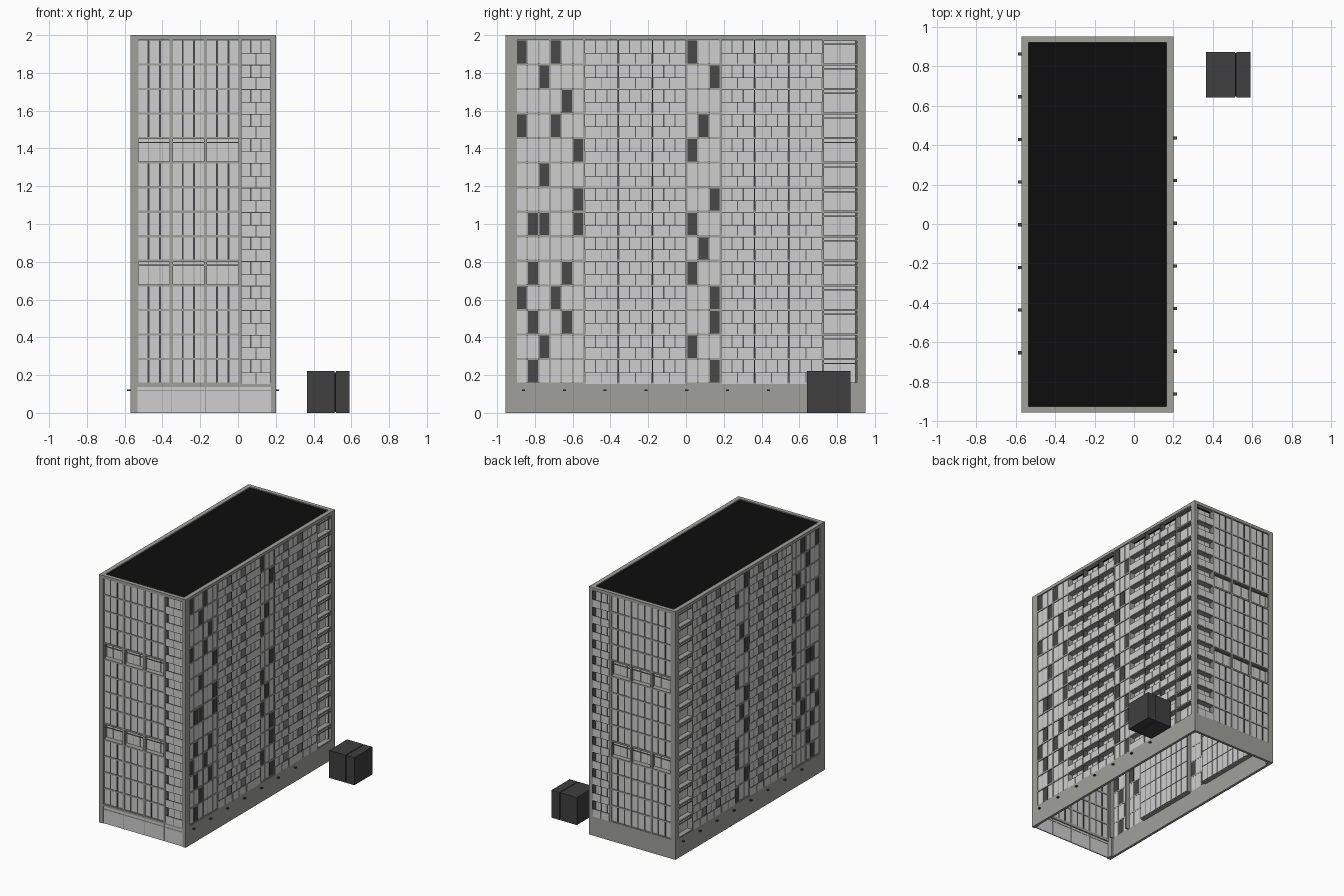
import bpy
import bmesh
from mathutils import Matrix, Vector

cube = bpy.data.objects.get("Cube")
if cube:
    bpy.data.objects.remove(cube, do_unlink=True)

# Overall dimensions
X0, X1, Y0, Y1 = -0.57, 0.20, -0.955, 0.95
BASE, TOP, FLOORS = 0.155, 1.975, 14
STEP = (TOP - BASE) / FLOORS
BAY, SIDE_START = 0.1805, -0.90


def material(name, colour):
    mat = bpy.data.materials.new(name)
    mat.use_nodes = True
    rgba = (*colour, 1)
    mat.diffuse_color = rgba
    node = mat.node_tree.nodes["Principled BSDF"]
    node.inputs["Base Color"].default_value = rgba
    node.inputs["Roughness"].default_value = 0.8
    return mat


MATS = {
    "light": material("light panel", (0.62, 0.62, 0.62)),
    "grey": material("concrete grey", (0.35, 0.35, 0.335)),
    "frame": material("window frame", (0.11, 0.11, 0.11)),
    "dark": material("dark panel", (0.065, 0.065, 0.065)),
    "unit": material("charcoal", (0.05, 0.05, 0.05)),
    "roof": material("roof black", (0.004, 0.004, 0.004)),
}
PARTS = {}


def box(part, mat, lo, hi):
    """Add an axis-aligned box to the named part."""
    bm = PARTS.setdefault((part, mat), bmesh.new())
    a, b = Vector(lo), Vector(hi)
    size = b - a
    m = Matrix.Translation((a + b) / 2) @ Matrix.Diagonal((*size, 1))
    bmesh.ops.create_cube(bm, size=1, matrix=m)


class Wall:
    """A facade: u runs along it, z up, d is the depth inward."""

    def __init__(self, name):
        self.name = name

    def add(self, part, mat, u0, u1, z0, z1, d0, d1):
        if self.name in ("left", "right"):
            x = sorted((X0 + d0, X0 + d1) if self.name == "left" else (X1 - d0, X1 - d1))
            lo, hi = (x[0], u0, z0), (x[1], u1, z1)
        else:
            y = sorted((Y0 + d0, Y0 + d1) if self.name == "front" else (Y1 - d0, Y1 - d1))
            lo, hi = (u0, y[0], z0), (u1, y[1], z1)
        box(self.name + "_" + part, mat, lo, hi)

    def panes(self, part, u0, u1, z0, z1, d, count, gap, dark=(), back="frame"):
        """A row of panes standing out on both sides of a framing sheet."""
        self.add(part + "_frame", back, u0, u1, z0, z1, d + 0.003, d + 0.006)
        w = (u1 - u0) / count
        for i in range(count):
            mat = "dark" if i in dark else "light"
            kind = "_dark_panes" if i in dark else "_panes"
            self.add(part + kind, mat, u0 + i * w + gap, u0 + (i + 1) * w - gap,
                     z0 + gap, z1 - gap, d, d + 0.009)

    def slab(self, u0, u1, z, depth):
        self.add("floor_slabs", "grey", u0, u1, z - 0.006, z + 0.006, 0.003, depth)

    def balcony(self, u0, u1, z):
        mid, top = z + 0.06, z + STEP
        self.panes("balcony_window", u0, u1, z, top, 0.046, 3, 0.003)
        self.panes("balcony_parapet", u0 + 0.004, u1 - 0.004, z - 0.004, mid, 0.0, 2, 0.0025)
        self.slab(u0, u1, z, 0.05)
        for u in (u0, u1):
            self.add("balcony_dividers", "frame", u - 0.003, u + 0.003, z, top, 0.004, 0.05)

    def loggia(self, u0, u1, z, count):
        self.panes("loggia_window", u0, u1, z, z + STEP, 0.045, count, 0.003, back="grey")
        self.slab(u0, u1, z, 0.05)
        self.slab(u0, u1, z + STEP, 0.05)
        self.add("loggia_rail", "grey", u0, u1, z + STEP - 0.027, z + STEP - 0.02, 0.004, 0.01)


# Long sides: dark cells per floor, listed from the top floor down
END_DARK = ["03", "2", "4", "03", "5", "2", "5", "125", "", "14", "03", "14", "2", "1"]
MID_DARK = ["0", "2", "", "1", "0", "", "2", "0", "1", "0", "2", "2", "0", "2"]
for side in ("right", "left"):
    wall = Wall(side)
    for f in range(FLOORS):
        z = BASE + f * STEP
        row = FLOORS - 1 - f
        for bay in range(10):
            u0 = SIDE_START + bay * BAY
            u1 = u0 + BAY
            if bay in (0, 1, 5):
                if bay == 5:
                    dark = [int(c) for c in MID_DARK[row]]
                else:
                    dark = [int(c) - 3 * bay for c in END_DARK[row]]
                wall.panes("panel", u0, u1, z, z + STEP, 0.008, 3, 0.004, dark, "grey")
                wall.slab(u0, u1, z, 0.018)
            elif bay == 9:
                wall.loggia(u0, u1, z, 2)
            else:
                wall.balcony(u0, u1, z)
    for bay in (0, 1, 2, 5, 6, 9):
        u = SIDE_START + bay * BAY
        wall.add("mullions", "grey", u - 0.005, u + 0.005, BASE, TOP, 0.002, 0.05)
    wall.add("base", "grey", Y0, Y1, 0, BASE, 0, 0.02)
    # Small lamps along the base
    for i in range(8 if side == "left" else 7):
        u = 0.86 - i * 0.216 if side == "left" else -0.86 + i * 0.216
        wall.add("lamps", "dark", u - 0.008, u + 0.008, 0.115, 0.123, -0.017, 0)

# Short ends: three window bays and one balcony bay
LEFT, SPLIT, RIGHT = X0 + 0.035, 0.01, 0.175
THIRD = (SPLIT - LEFT) / 3
for end in ("front", "back"):
    wall = Wall(end)
    for f in range(FLOORS):
        z = BASE + f * STEP
        wall.balcony(SPLIT + 0.004, RIGHT, z)
        if f in (4, 9):
            wall.loggia(LEFT, SPLIT, z, 9)
            continue
        wall.slab(LEFT, SPLIT, z, 0.02)
        for b in range(3):
            u = LEFT + b * THIRD
            wall.panes("window", u, u + THIRD, z, z + STEP, 0.008, 3, 0.004)
            for k in (1, 2):
                line = u + k * THIRD / 3
                wall.add("window_bars", "dark", line - 0.005, line + 0.005, z + 0.006,
                         z + STEP - 0.006, 0.006, 0.018)
    for b in range(4):
        u = LEFT + b * THIRD
        wall.add("mullions", "grey", u - 0.008, u + 0.008, BASE, TOP, 0.002, 0.02)
    if end == "back":
        wall.add("base", "grey", X0, X1, 0, BASE, 0, 0.02)
    else:
        # Glazed ground floor
        wall.panes("ground_window", LEFT, RIGHT + 0.015, 0, 0.118, 0.004, 4, 0.002, back="grey")
        wall.panes("transom", LEFT, RIGHT + 0.015, 0.118, 0.14, 0.004, 4, 0.002, back="grey")
        wall.add("ground_beam", "grey", X0, X1, 0.14, BASE, 0, 0.02)

# Corner posts
for x0, x1 in ((X0, LEFT), (RIGHT, X1)):
    box("corner_posts", "grey", (x0, Y0, 0), (x1, SIDE_START, 2))
    box("corner_posts", "grey", (x0, Y1 - 0.045, 0), (x1, Y1, 2))

# Roof edge and roof
for side in ("left", "right"):
    Wall(side).add("roof_edge", "grey", Y0, Y1, TOP, 2, 0, 0.035)
for end in ("front", "back"):
    Wall(end).add("roof_edge", "grey", X0, X1, TOP, 2, 0, 0.032)
box("roof", "roof", (X0 + 0.03, Y0 + 0.03, 1.98), (X1 - 0.03, Y1 - 0.03, 1.992))

# Detached utility block with a seam
box("utility_block", "unit", (0.365, 0.64, 0), (0.512, 0.87, 0.222))
box("utility_block", "unit", (0.518, 0.64, 0), (0.59, 0.87, 0.222))
box("utility_seam", "roof", (0.51, 0.645, 0.005), (0.52, 0.865, 0.215))

# Turn the collected parts into objects
for (part, mat), bm in PARTS.items():
    mesh = bpy.data.meshes.new(part)
    bm.to_mesh(mesh)
    bm.free()
    mesh.materials.append(MATS[mat])
    bpy.context.scene.collection.objects.link(bpy.data.objects.new(part, mesh))
